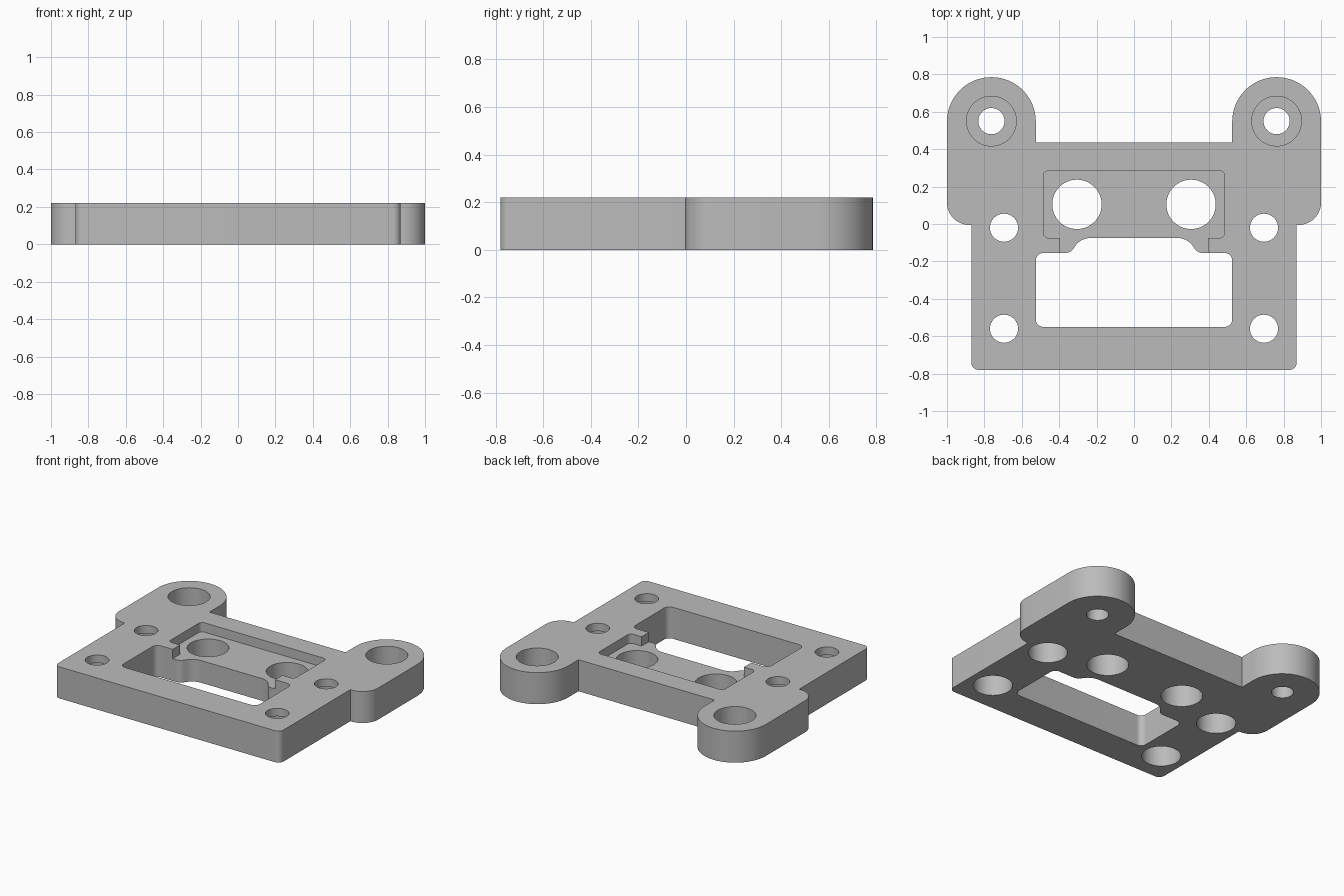
import bpy
import bmesh
import math
from mathutils import Vector

cube = bpy.data.objects.get("Cube")
if cube:
    bpy.data.objects.remove(cube, do_unlink=True)

HEIGHT = 0.22
OVER = 0.05          # how far cutters reach past the surface

gray = bpy.data.materials.new("plain gray")
gray.use_nodes = True
gray.diffuse_color = (0.5, 0.5, 0.5, 1)
gray.node_tree.nodes["Principled BSDF"].inputs["Base Color"].default_value = (0.5, 0.5, 0.5, 1)


def mirrored(half):
    """Close a +x half outline, listed front to back, with its mirror image."""
    return half + [(-x, y, r) for x, y, r in reversed(half)]


def fillet(corners, steps=16):
    """Turn (x, y, radius) corners into an outline with tangent arcs."""
    outline = []
    for i, (x, y, r) in enumerate(corners):
        p = Vector((x, y))
        if r == 0:
            outline.append(p)
            continue
        before = (Vector(corners[i - 1][:2]) - p).normalized()
        after = (Vector(corners[(i + 1) % len(corners)][:2]) - p).normalized()
        half = before.angle(after) / 2
        centre = p + (before + after).normalized() * (r / math.sin(half))
        start = p + before * (r / math.tan(half)) - centre
        end = p + after * (r / math.tan(half)) - centre
        sweep = math.pi - 2 * half
        for k in range(steps + 1):
            t = k / steps
            arc = start * math.sin((1 - t) * sweep) + end * math.sin(t * sweep)
            outline.append(centre + arc / math.sin(sweep))
    return outline


def prism(name, outline, bottom, top):
    bm = bmesh.new()
    face = bm.faces.new([bm.verts.new((p.x, p.y, bottom)) for p in outline])
    raised = bmesh.ops.extrude_face_region(bm, geom=[face])["geom"]
    verts = [v for v in raised if isinstance(v, bmesh.types.BMVert)]
    bmesh.ops.translate(bm, verts=verts, vec=(0, 0, top - bottom))
    bmesh.ops.recalc_face_normals(bm, faces=bm.faces)
    mesh = bpy.data.meshes.new(name)
    bm.to_mesh(mesh)
    bm.free()
    mesh.materials.append(gray)
    obj = bpy.data.objects.new(name, mesh)
    bpy.context.collection.objects.link(obj)
    return obj


def circle(x, y, r, sides=64):
    turn = [math.tau * k / sides for k in range(sides)]
    return [Vector((x + r * math.cos(a), y + r * math.sin(a))) for a in turn]


# Plate with two rounded ears at the back
plate = prism("mounting_plate", fillet(mirrored([
    (0.87, -0.78, 0.04), (0.87, -0.005, 0), (1.0, -0.005, 0.12),
    (1.0, 0.785, 0.237), (0.525, 0.785, 0.237), (0.525, 0.435, 0)])), 0, HEIGHT)

# Shallow pocket in the top
pocket = prism("pocket_cutter", fillet(mirrored([
    (0.395, -0.25, 0), (0.395, -0.075, 0),
    (0.485, -0.075, 0.03), (0.485, 0.285, 0.03)])), HEIGHT - 0.065, HEIGHT + OVER)

# Window through the plate, with a raised middle at the back
window = prism("window_cutter", fillet(mirrored([
    (0.525, -0.55, 0.04), (0.525, -0.155, 0.04),
    (0.34, -0.155, 0.05), (0.285, -0.075, 0.1)])), -OVER, HEIGHT + OVER)

cutters = [pocket, window]


def hole(x, y, r, bottom=-OVER, top=HEIGHT + OVER):
    for side in (-1, 1):
        cutters.append(prism("hole_cutter", circle(side * x, y, r), bottom, top))


# Ear holes, counterbored from above
hole(0.7625, 0.55, 0.07)
hole(0.7625, 0.55, 0.133, bottom=0.08)

# Pocket holes
hole(0.305, 0.105, 0.132)

# Body holes, counterbored from below
for y in (-0.02, -0.56):
    hole(0.695, y, 0.075)
    hole(0.695, y, 0.124, top=0.165)

# Cut everything, then bake the result and drop the cutters
for cutter in cutters:
    cut = plate.modifiers.new("cut", 'BOOLEAN')
    cut.operation = 'DIFFERENCE'
    cut.solver = 'EXACT'
    cut.object = cutter
    cutter.hide_render = True

bpy.context.view_layer.update()
baked = bpy.data.meshes.new_from_object(
    plate.evaluated_get(bpy.context.evaluated_depsgraph_get()))
plate.modifiers.clear()
plate.data = baked
for cutter in cutters:
    bpy.data.objects.remove(cutter, do_unlink=True)

bpy.ops.object.select_all(action='DESELECT')
plate.select_set(True)
bpy.context.view_layer.objects.active = plate
bpy.ops.object.shade_smooth_by_angle(angle=math.radians(30))
